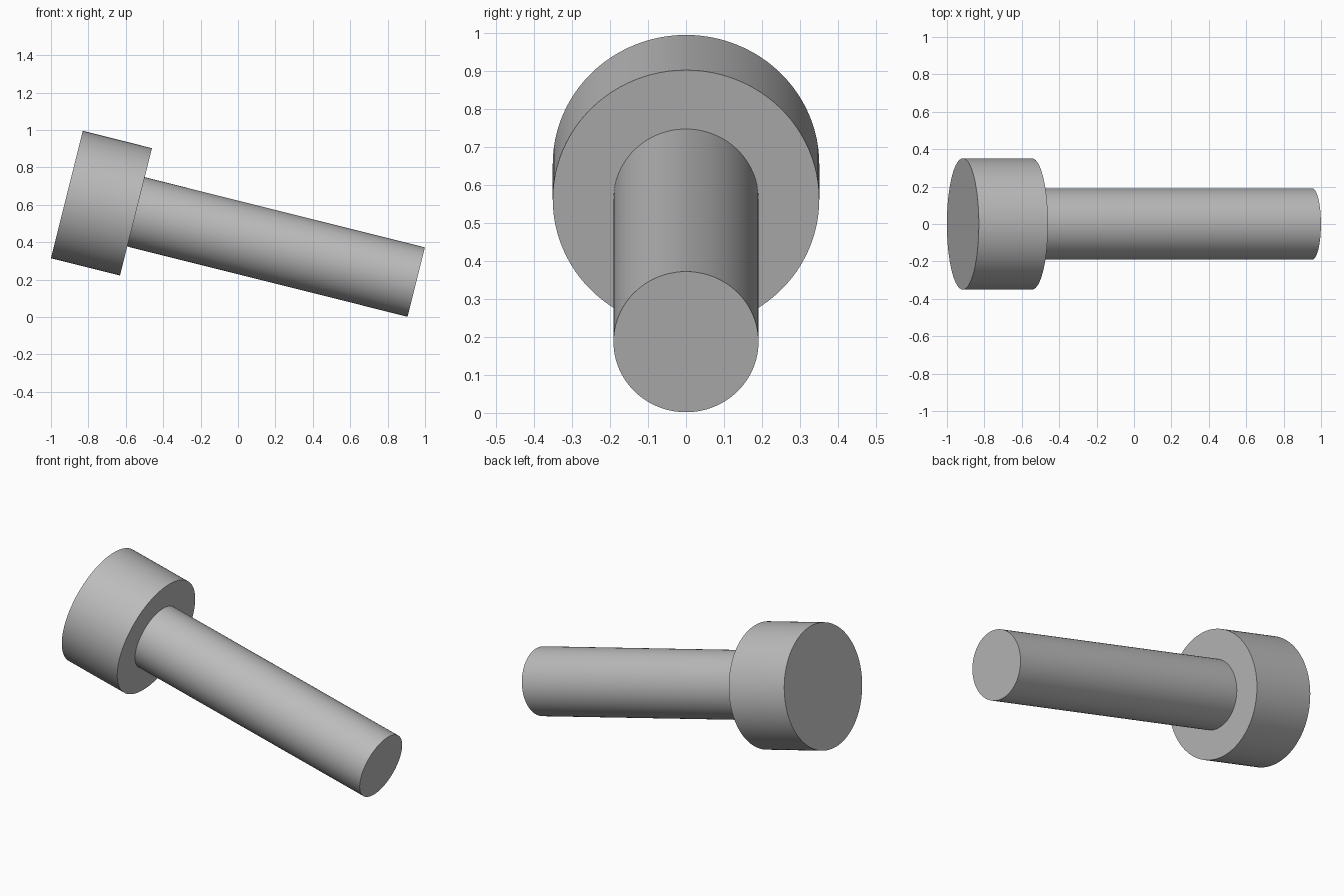
import bpy
import math
from mathutils import Vector

cube = bpy.data.objects.get("Cube")
if cube:
    bpy.data.objects.remove(cube, do_unlink=True)

# Plain grey metal
grey = bpy.data.materials.new("grey")
grey.use_nodes = True
colour = (0.5, 0.5, 0.5, 1)
grey.diffuse_color = colour
grey.node_tree.nodes["Principled BSDF"].inputs["Base Color"].default_value = colour

# Tilted bolt axis, from the outer head face to the shaft tip
head_end = Vector((-0.915, 0, 0.655))
tip = Vector((0.953, 0, 0.187))
axis = (tip - head_end).normalized()
shoulder = head_end + axis * 0.381


def rod(name, start, end, radius):
    """Smooth capped cylinder between two points."""
    span = end - start
    bpy.ops.mesh.primitive_cylinder_add(
        vertices=96, radius=radius, depth=span.length,
        location=(start + end) / 2,
        rotation=(0, math.atan2(span.x, span.z), 0))
    obj = bpy.context.object
    obj.name = name
    obj.data.materials.append(grey)
    bpy.ops.object.shade_smooth_by_angle(angle=math.radians(30))
    return obj


# Wide head and long shaft
rod("bolt_head", head_end, shoulder, 0.351)
rod("bolt_shaft", shoulder, tip, 0.191)
